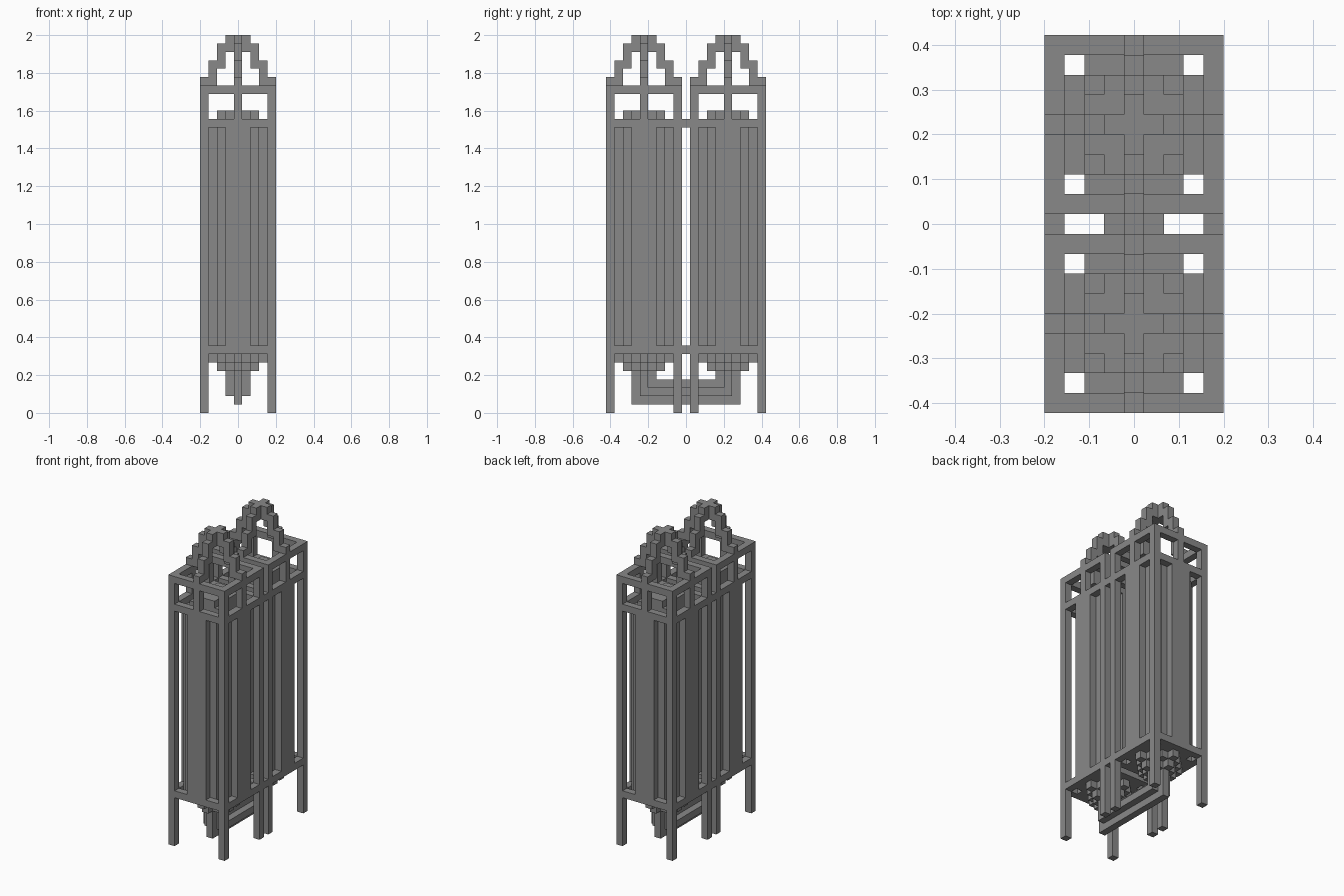
import bpy
import bmesh
from itertools import product

cube = bpy.data.objects.get("Cube")
if cube:
    bpy.data.objects.remove(cube, do_unlink=True)

U = 2 / 45  # edge of one building block

grey = bpy.data.materials.new("stone grey")
grey.use_nodes = True
colour = (0.25, 0.25, 0.25, 1)
grey.diffuse_color = colour
grey.node_tree.nodes["Principled BSDF"].inputs["Base Color"].default_value = colour


def block(x0, x1, y0, y1, z0, z1):
    """Cells of a box; x and y limits are inclusive, z runs from bottom to top."""
    return set(product(range(x0, x1 + 1), range(y0, y1 + 1), range(z0, z1)))


def disc(reach, total, z0, z1):
    """Stepped round or diamond layer."""
    return {c for c in block(-reach, reach, -reach, reach, z0, z1)
            if abs(c[0]) + abs(c[1]) <= total}


def quarter_turns(cells):
    out = set()
    for x, y, z in cells:
        out |= {(x, y, z), (-y, x, z), (-x, -y, z), (y, -x, z)}
    return out


def build(name, cells, dy=0):
    """Make one clean outer skin around a set of cells."""
    bm = bmesh.new()
    verts = {}

    def vert(p):
        if p not in verts:
            verts[p] = bm.verts.new(((p[0] - 0.5) * U, (p[1] + dy - 0.5) * U, p[2] * U))
        return verts[p]

    for c in cells:
        for axis, side in product(range(3), (0, 1)):
            n = list(c)
            n[axis] += 2 * side - 1
            if tuple(n) in cells:
                continue
            a, b = (axis + 1) % 3, (axis + 2) % 3
            corners = []
            for da, db in ((0, 0), (1, 0), (1, 1), (0, 1)):
                p = list(c)
                p[axis] += side
                p[a] += da
                p[b] += db
                corners.append(vert(tuple(p)))
            bm.faces.new(corners if side else corners[::-1])
    bmesh.ops.dissolve_limit(bm, angle_limit=0.01, verts=bm.verts[:], edges=bm.edges[:])
    mesh = bpy.data.meshes.new(name)
    bm.to_mesh(mesh)
    bm.free()
    mesh.materials.append(grey)
    obj = bpy.data.objects.new(name, mesh)
    bpy.context.scene.collection.objects.link(obj)


# Open frame: corner posts, three square rings, short middle posts
frame = quarter_turns(block(4, 4, 4, 4, 0, 39) | block(4, 4, 0, 0, 35, 38))
for level in (7, 34, 38):
    frame |= quarter_turns(block(4, 4, -4, 4, level, level + 1))

# Core: round shaft with a stepped cap
core = disc(4, 5, 7, 34) | block(-2, 2, -2, 2, 34, 35) | disc(2, 3, 35, 36)
core -= frame

# Stepped diamond funnel below the shaft
funnel = disc(3, 3, 6, 7) | disc(2, 2, 5, 6)

# Crown: four stepped ribs meeting in a cross
crown = quarter_turns(block(4, 4, 0, 0, 39, 40) | block(3, 3, 0, 0, 39, 42)
                      | block(2, 2, 0, 0, 41, 44) | block(0, 1, 0, 0, 43, 45))

for place, dy in (("front", -5), ("back", 5)):
    build(place + "_frame", frame, dy)
    build(place + "_shaft", core, dy)
    build(place + "_funnel", funnel, dy)
    build(place + "_crown", crown, dy)

# Cross-shaped pipe that joins both funnels underneath
pipe = block(0, 0, -6, 6, 1, 4) | block(-1, 1, -5, 5, 2, 3)
for dy in (-5, 5):
    pipe |= block(0, 0, dy - 1, dy + 1, 1, 5) | block(-1, 1, dy, dy, 2, 5)
build("connecting_pipe", pipe)

# Short beams bridging the gap between the frames
for side, x in (("left", 4), ("right", -4)):
    for place, z in (("lower", 7), ("upper", 34)):
        build(f"{side}_{place}_beam", block(x, x, 0, 0, z, z + 1))
